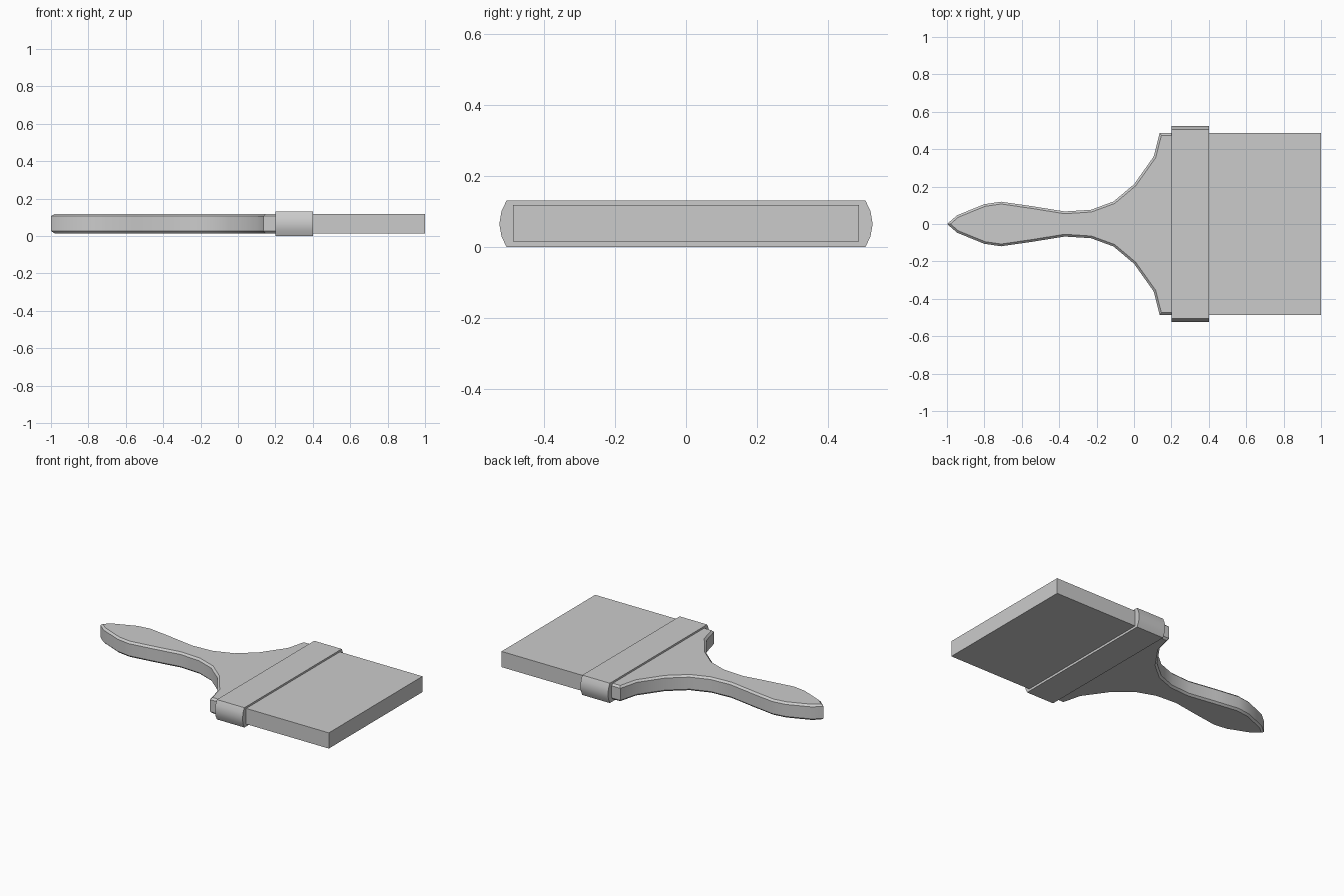
import bpy, bmesh, math
from mathutils import Vector

if "Cube" in bpy.data.objects:
    bpy.data.objects.remove(bpy.data.objects["Cube"])


def prism(name, points, direction, chamfer=0.0):
    """Extrude a closed outline along a direction, optionally chamfering both rims."""
    bm = bmesh.new()
    d = Vector(direction)
    face = bm.faces.new([bm.verts.new(p) for p in points])
    ext = bmesh.ops.extrude_face_region(bm, geom=[face], use_keep_orig=True)
    top = [g for g in ext["geom"] if isinstance(g, bmesh.types.BMFace)][0]
    bmesh.ops.translate(bm, verts=top.verts[:], vec=d)
    bmesh.ops.recalc_face_normals(bm, faces=bm.faces[:])
    if chamfer:
        rims = list(face.edges) + list(top.edges)
        bmesh.ops.bevel(bm, geom=rims, offset=chamfer, offset_type='WIDTH',
                        segments=1, affect='EDGES', profile=0.5)
    mesh = bpy.data.meshes.new(name)
    bm.to_mesh(mesh)
    bm.free()
    obj = bpy.data.objects.new(name, mesh)
    bpy.context.collection.objects.link(obj)
    bpy.ops.object.select_all(action='DESELECT')
    obj.select_set(True)
    bpy.context.view_layer.objects.active = obj
    bpy.ops.object.shade_smooth_by_angle(angle=math.radians(30))
    return obj


Z0, Z1 = 0.015, 0.118
HALF = 0.486

# handle: half outline mirrored across y
half = [(-0.945, 0.047), (-0.80, 0.106), (-0.71, 0.119), (-0.55, 0.096),
        (-0.37, 0.067), (-0.23, 0.076), (-0.11, 0.12), (0.0, 0.212),
        (0.105, 0.36), (0.137, HALF), (0.23, HALF)]
outline = [(-1.0, 0.0)] + half + [(x, -y) for x, y in reversed(half)]
prism("handle", [(x, y, Z0) for x, y in outline], (0, 0, Z1 - Z0), chamfer=0.017)

# ferrule: metal band with rounded ends
side = [(0.505, 0.0), (0.519, 0.03), (0.525, 0.065), (0.519, 0.10), (0.505, 0.13)]
section = side + [(-y, z) for y, z in reversed(side)]
prism("ferrule", [(0.2, y, z) for y, z in section], (0.2, 0, 0))

# bristles: plain block tucked into the ferrule
block = [(-HALF, Z0), (HALF, Z0), (HALF, Z1), (-HALF, Z1)]
prism("bristles", [(0.38, y, z) for y, z in block], (0.62, 0, 0))
